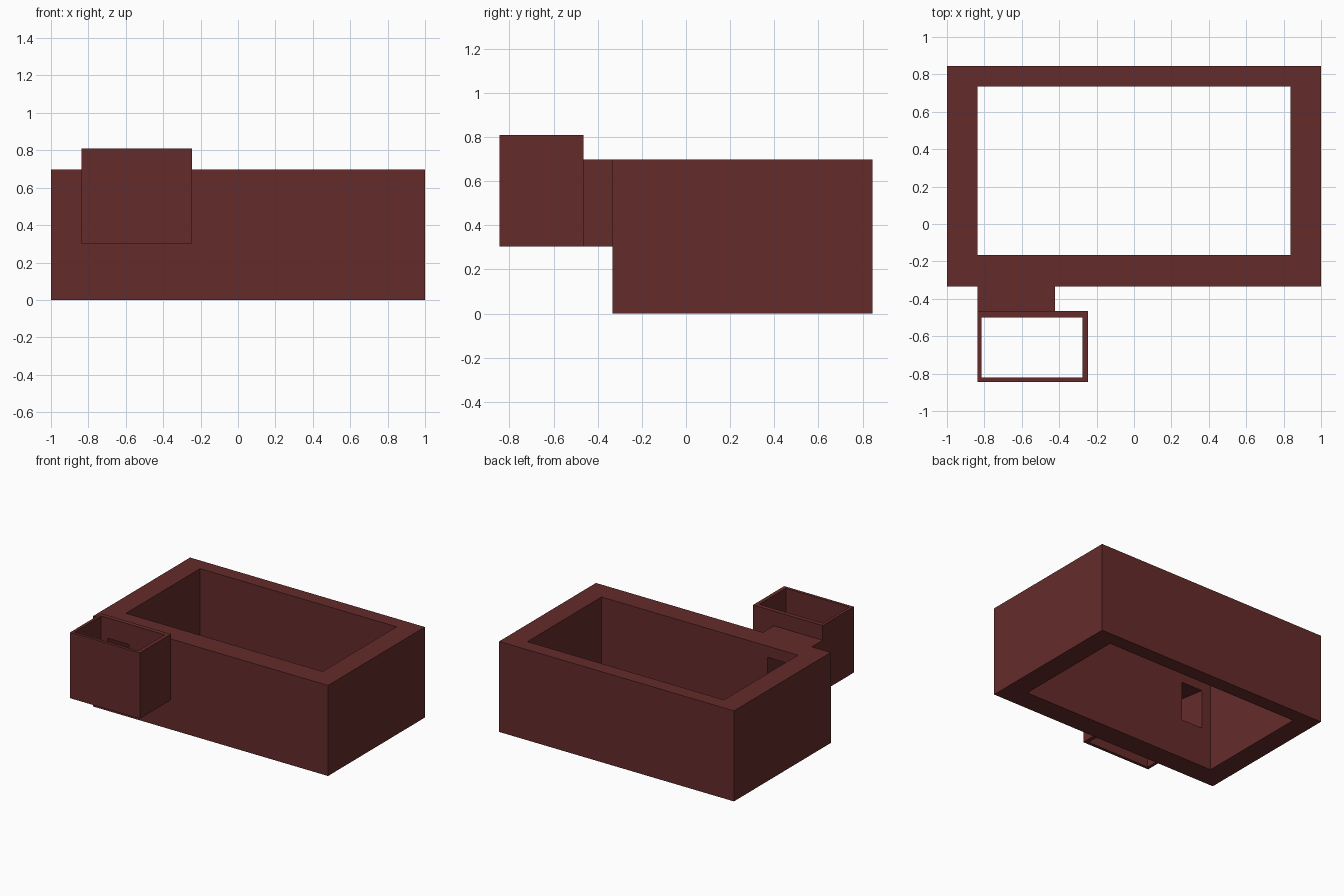
import bpy
import bmesh

if "Cube" in bpy.data.objects:
    bpy.data.objects.remove(bpy.data.objects["Cube"])


def box(name, x, y, z):
    """Axis-aligned box from (min, max) ranges."""
    bm = bmesh.new()
    bmesh.ops.create_cube(bm, size=1)
    for v in bm.verts:
        v.co = (x[v.co.x > 0], y[v.co.y > 0], z[v.co.z > 0])
    mesh = bpy.data.meshes.new(name)
    bm.to_mesh(mesh)
    bm.free()
    obj = bpy.data.objects.new(name, mesh)
    bpy.context.collection.objects.link(obj)
    return obj


def combine(target, tool, operation):
    """Apply a boolean and remove the tool object."""
    mod = target.modifiers.new(operation, 'BOOLEAN')
    mod.operation = operation
    mod.solver = 'EXACT'
    mod.object = tool
    bpy.context.view_layer.objects.active = target
    bpy.ops.object.modifier_apply(modifier=mod.name)
    bpy.data.objects.remove(tool)


# Large enclosure, raised annex and the short link between them
building = box("walled_building", (-1, 1), (-0.333, 0.845), (0, 0.697))
link = box("link", (-0.838, -0.422), (-0.48, -0.25), (0.303, 0.697))
annex = box("annex", (-0.838, -0.245), (-0.845, -0.465), (0.303, 0.81))
for part in (link, annex):
    combine(building, part, 'UNION')

# Open shafts through both rooms
room = box("room_cutter", (-0.838, 0.836), (-0.165, 0.735), (-0.5, 1.5))
shaft = box("shaft_cutter", (-0.815, -0.275), (-0.822, -0.5), (-0.5, 1.5))

# Passage joining the rooms, its ceiling rising slightly to the annex
passage = box("passage_cutter", (-0.76, -0.577), (-0.55, -0.12), (0.308, 0.61))
for v in passage.data.vertices:
    if v.co.z > 0.5:
        v.co.z = 0.66 if v.co.y < -0.3 else 0.605

for cutter in (room, shaft, passage):
    combine(building, cutter, 'DIFFERENCE')

# Dark red finish
mat = bpy.data.materials.new("dark_red")
mat.diffuse_color = (0.13, 0.024, 0.024, 1)
mat.use_nodes = True
mat.node_tree.nodes["Principled BSDF"].inputs["Base Color"].default_value = mat.diffuse_color
building.data.materials.clear()
building.data.materials.append(mat)
